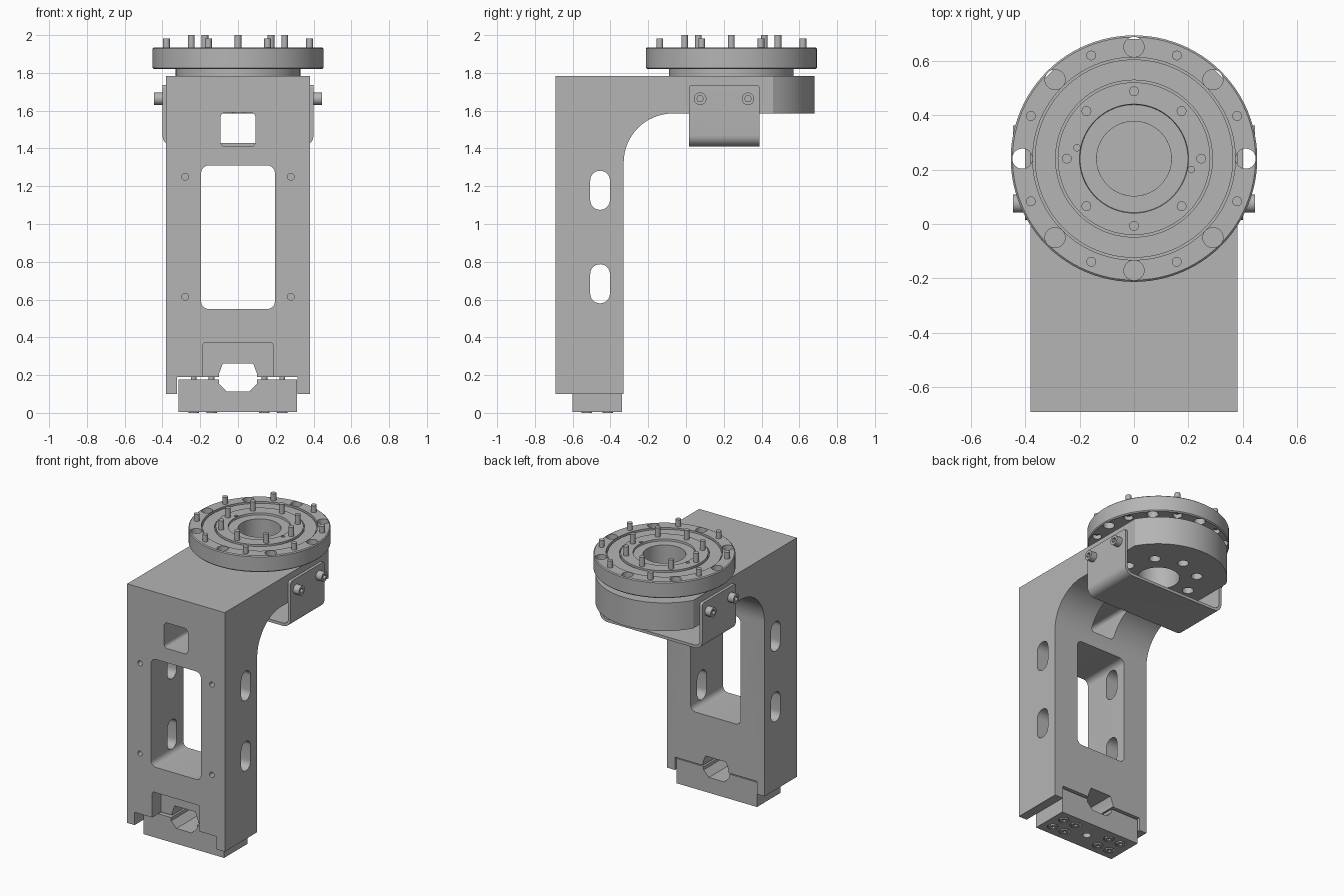
import bpy, bmesh
from math import sin, cos, pi, radians, acos, degrees

cube = bpy.data.objects.get("Cube")
if cube:
    bpy.data.objects.remove(cube, do_unlink=True)

GREY = (0.46, 0.46, 0.46, 1)
mat = bpy.data.materials.new("machined grey")
mat.use_nodes = True
mat.diffuse_color = GREY
mat.node_tree.nodes["Principled BSDF"].inputs["Base Color"].default_value = GREY

CY = 0.24                      # centre of the round flange along y


def finish(name, bm):
    bmesh.ops.recalc_face_normals(bm, faces=bm.faces)
    mesh = bpy.data.meshes.new(name)
    bm.to_mesh(mesh)
    bm.free()
    mesh.materials.append(mat)
    obj = bpy.data.objects.new(name, mesh)
    bpy.context.collection.objects.link(obj)
    return obj


def prism(name, pts, axis, lo, hi):
    """Extrude a 2D outline along an axis from lo to hi."""
    place = {"x": lambda a, b, t: (t, a, b),
             "y": lambda a, b, t: (a, t, b),
             "z": lambda a, b, t: (a, b, t)}[axis]
    bm = bmesh.new()
    bottom = [bm.verts.new(place(a, b, lo)) for a, b in pts]
    top = [bm.verts.new(place(a, b, hi)) for a, b in pts]
    bm.faces.new(bottom)
    bm.faces.new(top)
    for i in range(len(pts)):
        j = (i + 1) % len(pts)
        bm.faces.new((bottom[i], bottom[j], top[j], top[i]))
    return finish(name, bm)


def lathe(name, profile, segs=96):
    """Revolve a closed (radius, z) outline around the flange axis."""
    bm = bmesh.new()
    rings = [[bm.verts.new((r * cos(2 * pi * s / segs), CY + r * sin(2 * pi * s / segs), z))
              for r, z in profile] for s in range(segs)]
    for s in range(segs):
        a, b = rings[s], rings[(s + 1) % segs]
        for i in range(len(profile)):
            j = (i + 1) % len(profile)
            bm.faces.new((a[i], a[j], b[j], b[i]))
    return finish(name, bm)


def arc(cx, cy, r, start, end, n=8):
    return [(cx + r * cos(radians(start + (end - start) * i / n)),
             cy + r * sin(radians(start + (end - start) * i / n))) for i in range(n + 1)]


def circle(cx, cy, r, n=24):
    return arc(cx, cy, r, 0, 360 - 360 / n, n - 1)


def rounded(x0, x1, y0, y1, r):
    return (arc(x1 - r, y1 - r, r, 0, 90) + arc(x0 + r, y1 - r, r, 90, 180)
            + arc(x0 + r, y0 + r, r, 180, 270) + arc(x1 - r, y0 + r, r, 270, 360))


def box(x0, x1, y0, y1):
    return [(x0, y0), (x1, y0), (x1, y1), (x0, y1)]


def cut(obj, pts, axis, lo, hi, operation="DIFFERENCE"):
    cutter = prism("cutter", pts, axis, lo, hi)
    cutter.hide_render = True
    mod = obj.modifiers.new("cut", "BOOLEAN")
    mod.operation, mod.object, mod.solver = operation, cutter, "EXACT"
    bpy.context.view_layer.objects.active = obj
    bpy.ops.object.modifier_apply(modifier=mod.name)
    bpy.data.objects.remove(cutter, do_unlink=True)


def polar(radius, offset):
    return [(radius * cos(pi * k / 4 + offset), CY + radius * sin(pi * k / 4 + offset))
            for k in range(8)]


# Column and arm: side outline trimmed by the rounded plan
side = ([(-0.69, 0.1), (-0.33, 0.1)] + arc(-0.07, 1.325, 0.26, 180, 90, 16)
        + [(0.9, 1.585), (0.9, 1.783), (-0.69, 1.783)])
body = prism("column_and_arm", side, "x", -0.5, 0.5)
tip = degrees(acos(0.38 / 0.44))
plan = [(-0.38, -0.8), (0.38, -0.8)] + arc(0, CY, 0.44, tip, 180 - tip, 32)
cut(body, plan, "z", -0.1, 2.1, "INTERSECT")

# Front windows, side slots and mounting holes
cut(body, rounded(-0.195, 0.195, 0.55, 1.31, 0.04), "y", -0.8, 0)
cut(body, rounded(-0.092, 0.092, 1.41, 1.59, 0.025), "y", -0.8, 0.01)
for z in (0.58, 1.075):
    cut(body, rounded(-0.507, -0.403, z, z + 0.207, 0.0515), "x", -0.5, 0.5)
for x in (-0.28, 0.28):
    for z in (0.615, 1.25):
        cut(body, circle(x, z, 0.018, 16), "y", -0.8, -0.6)

# Foot channel, front recess and cable passage
passage = [(-0.1, 0.21), (-0.08, 0.262), (0.08, 0.262), (0.1, 0.21),
           (0.1, 0.155), (0.06, 0.112), (-0.06, 0.112), (-0.1, 0.155)]
cut(body, box(-0.322, 0.316, 0, 0.19), "y", -0.8, 0)
cut(body, rounded(-0.185, 0.185, 0.12, 0.372, 0.015), "y", -0.8, -0.59)
cut(body, passage, "y", -0.8, 0)

# Arm bore and counterbores on its underside
cut(body, circle(0, CY, 0.137, 64), "z", 1.4, 2)
for x, y in polar(0.247, 0):
    cut(body, circle(x, y, 0.036), "z", 1.5, 1.65)

# Clamp foot with counterbored screws underneath
foot = prism("clamp_foot", box(-0.315, 0.312, 0.004, 0.178), "y", -0.6, -0.34)
cut(foot, passage, "y", -0.8, 0)
cut(foot, circle(0, -0.47, 0.027), "z", -0.1, 0.06)
parts = [body, foot]
for sx in (-1, 1):
    for x in (0.14, 0.235):
        for y in (-0.525, -0.415):
            cut(foot, circle(sx * x, y, 0.036), "z", -0.1, 0.05)
            screw = prism("foot_screw", circle(sx * x, y, 0.028), "z", 0, 0.06)
            cut(screw, circle(sx * x, y, 0.014, 6), "z", -0.1, 0.03)
            shank = prism("foot_screw_shank", circle(sx * x, y, 0.015, 16), "z", 0.05, 0.21)
            parts += [screw, shank]

# Round flange with stepped rings and grooves
flange = lathe("round_flange", [
    (0.137, 1.78), (0.137, 1.922), (0.198, 1.922), (0.2, 1.935), (0.28, 1.935),
    (0.28, 1.91), (0.288, 1.91), (0.288, 1.926), (0.364, 1.926), (0.364, 1.908),
    (0.372, 1.908), (0.372, 1.935), (0.446, 1.935), (0.4525, 1.929),
    (0.4525, 1.827), (0.446, 1.82), (0.33, 1.82), (0.33, 1.78)])
for x, y in polar(0.41, 0):
    cut(flange, circle(x, y, 0.037), "z", 1.7, 2.1)
for x, y in polar(0.41, pi / 8):
    cut(flange, circle(x, y, 0.03), "z", 1.7, 1.86)
for s in (-1, 1):
    cut(flange, circle(s * 0.21, CY - s * 0.04, 0.012, 12), "z", 1.9, 2)
parts.append(flange)

# Upright bolts: short outer circle, tall inner circle
for name, radius, offset, top in (("outer_bolt", 0.41, pi / 8, 1.983),
                                  ("inner_bolt", 0.247, 0, 2.0)):
    for x, y in polar(radius, offset):
        parts.append(prism(name, circle(x, y, 0.018, 16), "z", 1.84, top))

# U-shaped bracket under the arm
outer = arc(-0.34, 1.47, 0.06, 180, 270) + arc(0.34, 1.47, 0.06, 270, 360)
inner = arc(0.34, 1.47, 0.04, 360, 270) + arc(-0.34, 1.47, 0.04, 270, 180)
u_shape = ([(-0.4, 1.737)] + outer + [(0.4, 1.737), (0.38, 1.737)]
           + inner + [(-0.38, 1.737)])
bracket = prism("u_bracket", u_shape, "y", 0.015, 0.39)
cut(bracket, rounded(0.015, 0.39, 1.3, 1.737, 0.018), "x", -0.6, 0.6, "INTERSECT")
parts.append(bracket)

# Socket screws on both sides of the bracket
for s in (-1, 1):
    for y in (0.075, 0.328):
        head = prism("bracket_screw", circle(y, 1.663, 0.033), "x",
                     *sorted((s * 0.39, s * 0.444)))
        cut(head, circle(y, 1.663, 0.018, 6), "x", *sorted((s * 0.42, s * 0.5)))
        parts.append(head)

# Smooth the round surfaces, keep machined edges sharp
bpy.ops.object.select_all(action="DESELECT")
for obj in parts:
    obj.select_set(True)
bpy.context.view_layer.objects.active = body
bpy.ops.object.shade_smooth_by_angle(angle=radians(30))
